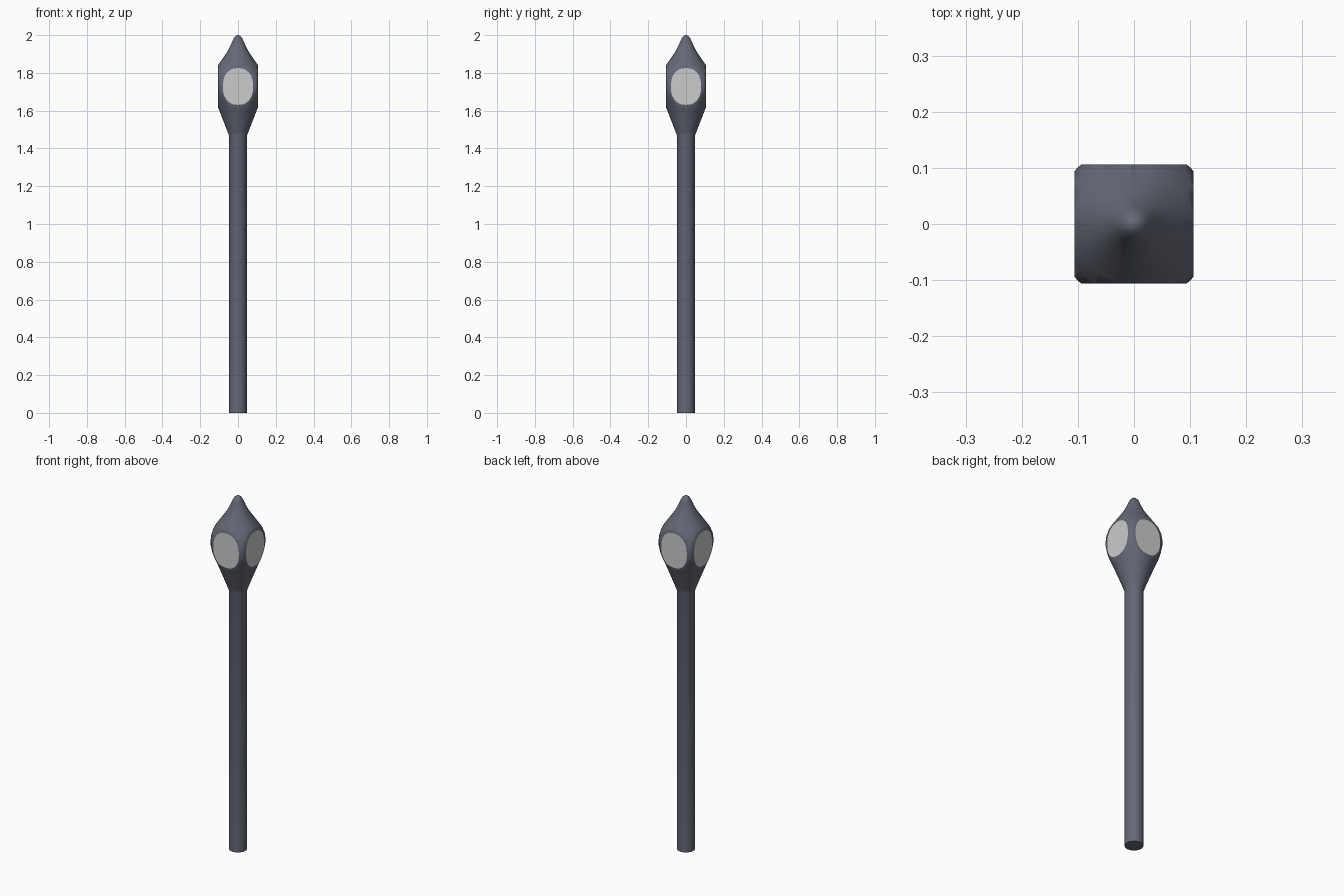
import bpy, bmesh
from math import sin, cos, pi, radians, copysign
from mathutils import Vector, Matrix

if "Cube" in bpy.data.objects:
    bpy.data.objects.remove(bpy.data.objects["Cube"])

HALF = 0.106   # half width of the squared lantern head


def make_object(name, bm, material=None, smooth=True):
    mesh = bpy.data.meshes.new(name)
    bm.to_mesh(mesh)
    bm.free()
    obj = bpy.data.objects.new(name, mesh)
    bpy.context.collection.objects.link(obj)
    if material:
        mesh.materials.append(material)
    if smooth:
        bpy.ops.object.select_all(action='DESELECT')
        obj.select_set(True)
        bpy.context.view_layer.objects.active = obj
        bpy.ops.object.shade_smooth_by_angle(angle=radians(46))
    return obj


def lathe(profile, segments):
    """Closed surface of revolution; profile is (radius, z) from bottom to top."""
    bm = bmesh.new()
    rings = [[bm.verts.new((r * cos(2 * pi * i / segments), r * sin(2 * pi * i / segments), z))
              for i in range(segments)] for r, z in profile]
    for a, b in zip(rings, rings[1:]):
        for i in range(segments):
            j = (i + 1) % segments
            bm.faces.new((a[i], a[j], b[j], b[i]))
    bm.faces.new(rings[0][::-1])
    bm.faces.new(rings[-1])
    return bm


metal = bpy.data.materials.new("dark_metal")
metal.diffuse_color = (0.13, 0.14, 0.18, 1)
metal.use_nodes = True
metal.node_tree.nodes["Principled BSDF"].inputs["Base Color"].default_value = metal.diffuse_color

# Post and bulbous lantern head as one turned form
profile = [(0.047, 0), (0.047, 1.465), (0.056, 1.49), (0.079, 1.55), (0.106, 1.618),
           (0.122, 1.655), (0.134, 1.69), (0.141, 1.725), (0.142, 1.75), (0.138, 1.78),
           (0.127, 1.81), (0.106, 1.84), (0.082, 1.875), (0.058, 1.91), (0.042, 1.94),
           (0.031, 1.965), (0.022, 1.985), (0.012, 1.996), (0.003, 2.0)]
body = lathe(profile, 64)

# Slice four flat sides into the head
for k in range(4):
    n = Vector((round(cos(k * pi / 2)), round(sin(k * pi / 2)), 0))
    cut = bmesh.ops.bisect_plane(body, geom=body.verts[:] + body.edges[:] + body.faces[:],
                                 dist=1e-6, plane_co=n * HALF, plane_no=n, clear_outer=True)
    rim = [e for e in body.edges if e.is_boundary]
    bmesh.ops.holes_fill(body, edges=rim, sides=0)
bmesh.ops.recalc_face_normals(body, faces=body.faces[:])
make_object("lamp_post", body, metal)

# Oval glass panel on each flat side
for k in range(4):
    bm = bmesh.new()
    oval = []
    for i in range(48):
        c, s = cos(2 * pi * i / 48), sin(2 * pi * i / 48)
        x = 0.080 * copysign(abs(c) ** 0.86, c)
        z = 1.728 + 0.097 * copysign(abs(s) ** 0.86, s)
        oval.append(bm.verts.new((x, -HALF - 0.0008, z)))
    bm.faces.new(oval)
    bmesh.ops.rotate(bm, verts=bm.verts[:], cent=(0, 0, 0), matrix=Matrix.Rotation(k * pi / 2, 3, 'Z'))
    make_object(f"glass_panel_{k + 1}", bm, smooth=False)
